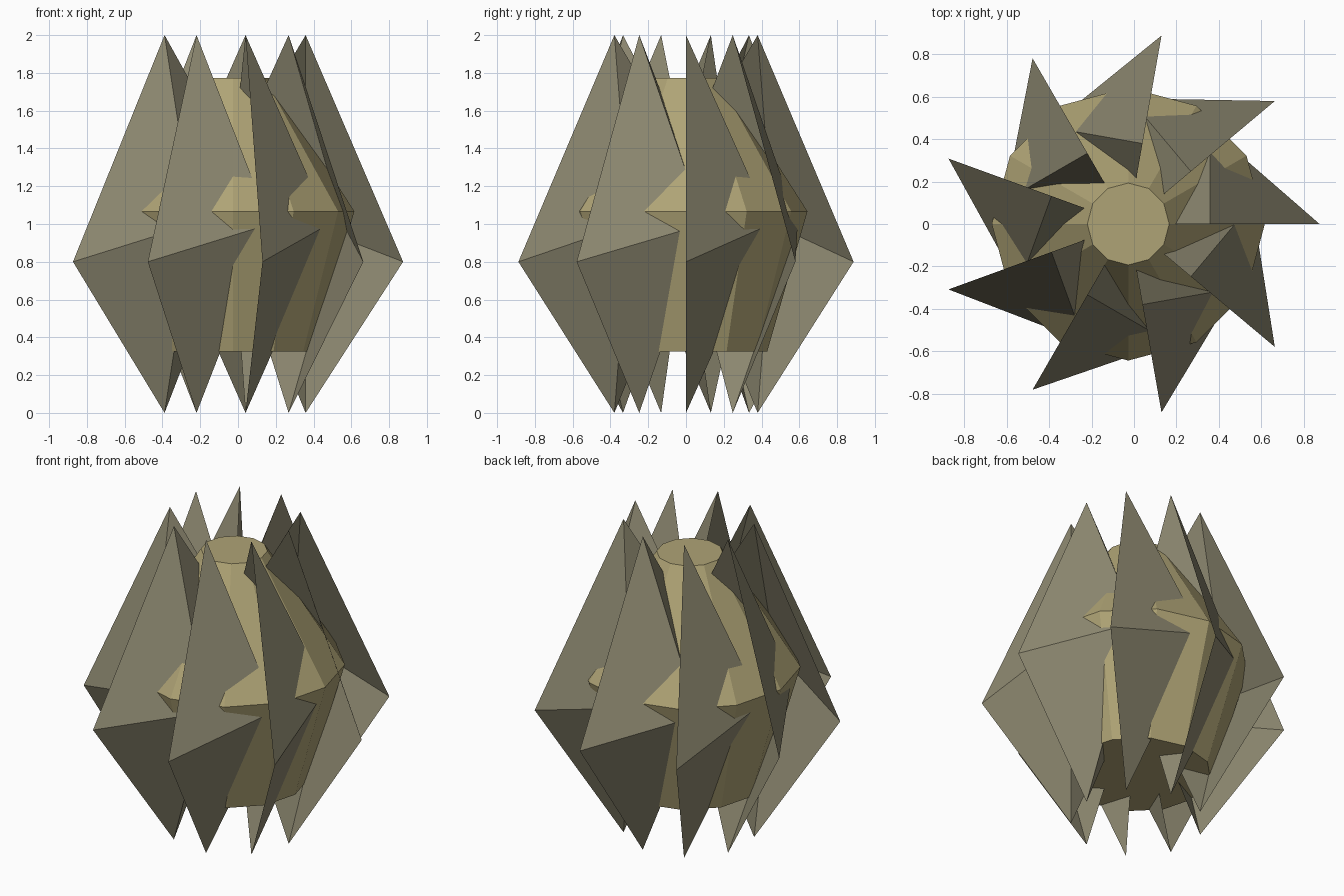
import bpy, math
from mathutils import Matrix

if "Cube" in bpy.data.objects:
    bpy.data.objects.remove(bpy.data.objects["Cube"])

CX = -0.027  # axis of the radial layout (nine-fold, so bounds are off-axis)


def material(name, rgb):
    m = bpy.data.materials.new(name)
    m.diffuse_color = (*rgb, 1)
    m.use_nodes = True
    m.node_tree.nodes["Principled BSDF"].inputs["Base Color"].default_value = m.diffuse_color
    return m


def add(name, verts, faces, mat):
    me = bpy.data.meshes.new(name)
    me.from_pydata(verts, [], faces)
    me.materials.append(mat)
    ob = bpy.data.objects.new(name, me)
    bpy.context.collection.objects.link(ob)
    return ob


core_mat = material("core_tan", (0.43, 0.37, 0.18))
leaf_mat = material("leaf_olive", (0.27, 0.25, 0.165))

# Core: twelve-sided double cone with flat ends
N = 12
rings = [(0.43, 0.325), (0.643, 1.067), (0.193, 1.773)]
verts = [(r * math.cos(math.tau * i / N), r * math.sin(math.tau * i / N), z)
         for r, z in rings for i in range(N)]
faces = [(k * N + i, k * N + (i + 1) % N, (k + 1) * N + (i + 1) % N, (k + 1) * N + i)
         for k in range(2) for i in range(N)]
faces += [tuple(reversed(range(N))), tuple(range(2 * N, 3 * N))]
core = add("core", verts, faces, core_mat)
core.location.x = CX

# Leaves: half of a skewed octahedron, open on the flat side, repeated around the core
r, out, side, inner = 0.385, 0.516, 0.449, 0.485
leaf_verts = [(r, 0, 2), (r, 0, 0), (r + out, 0, 0.8), (r, side, 1.0), (r - inner, 0, 1.18)]
leaf_faces = [(0, 2, 3), (1, 3, 2), (0, 3, 4), (1, 4, 3)]
for i in range(9):
    leaf = add(f"leaf_{i + 1}", leaf_verts, leaf_faces, leaf_mat)
    leaf.matrix_world = Matrix.Translation((CX, 0, 0)) @ Matrix.Rotation(math.tau * i / 9, 4, 'Z')
